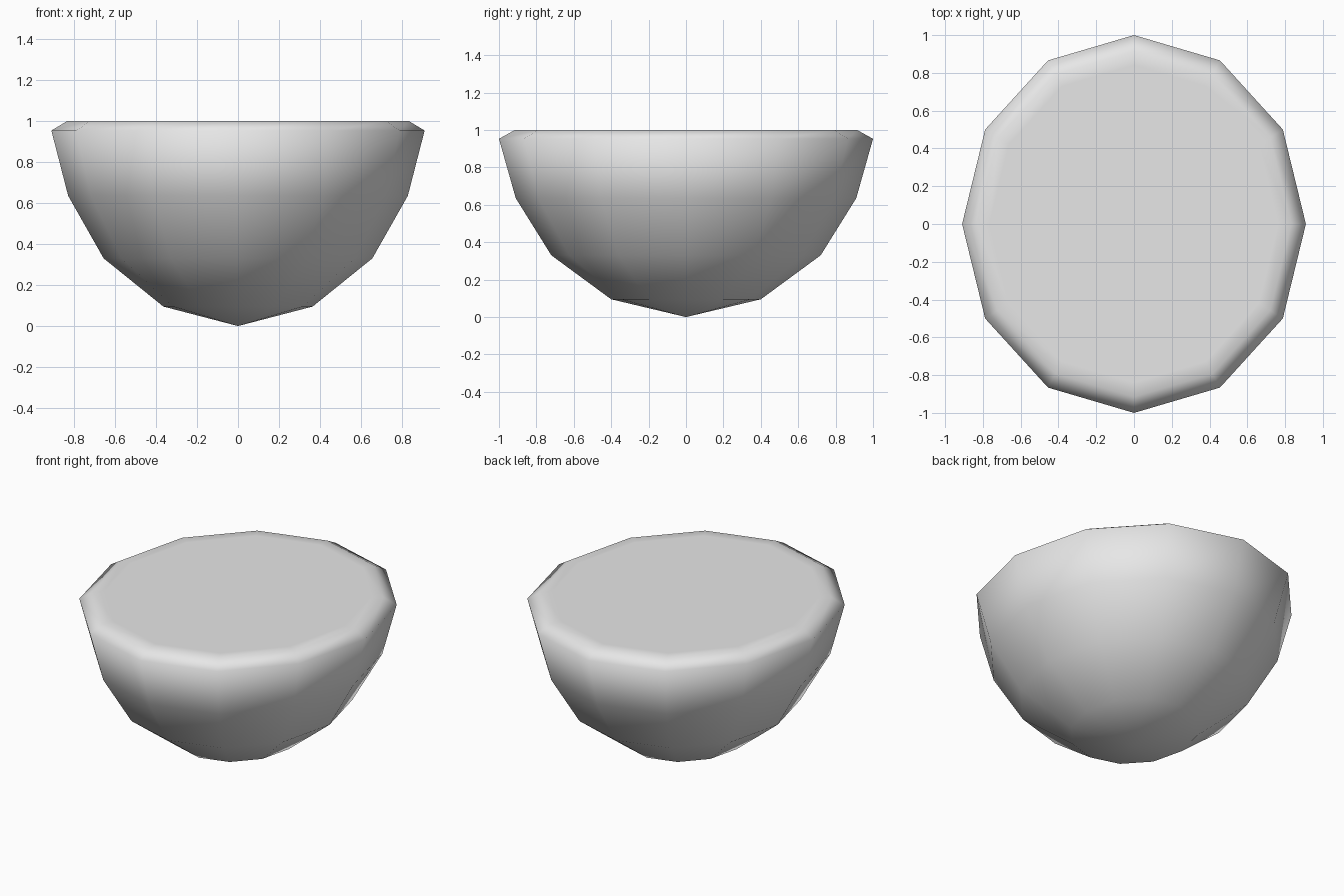
import bpy
import bmesh
import math

cube = bpy.data.objects.get("Cube")
if cube:
    bpy.data.objects.remove(cube, do_unlink=True)

SIDES = 12
WIDTH = 0.91  # x radius relative to the y radius

# Single grey material
grey = bpy.data.materials.new("light_grey")
grey.use_nodes = True
colour = (0.8, 0.8, 0.8, 1)
grey.diffuse_color = colour
grey.node_tree.nodes["Principled BSDF"].inputs["Base Color"].default_value = colour

# Half-ball profile from the bottom up: (radius, height)
profile = [(0.4, 0.095), (0.72, 0.33), (0.91, 0.635),
           (1.0, 0.953), (0.915, 1.0), (0.84, 1.0)]

bm = bmesh.new()


def ring(radius, z):
    """One oval ring of vertices."""
    turns = [math.tau * i / SIDES for i in range(SIDES)]
    return [bm.verts.new((WIDTH * radius * math.cos(t), radius * math.sin(t), z))
            for t in turns]


rings = [ring(r, z) for r, z in profile]
pole = bm.verts.new((0, 0, 0))

# Pointed base, side bands, bevelled rim and flat lid
for i in range(SIDES):
    j = (i + 1) % SIDES
    bm.faces.new((pole, rings[0][j], rings[0][i]))
    for low, high in zip(rings, rings[1:]):
        bm.faces.new((low[i], low[j], high[j], high[i]))
bm.faces.new(rings[-1])

bmesh.ops.recalc_face_normals(bm, faces=bm.faces)
for face in bm.faces:
    face.smooth = True

mesh = bpy.data.meshes.new("half_ball")
bm.to_mesh(mesh)
bm.free()
mesh.materials.append(grey)
body = bpy.data.objects.new("half_ball", mesh)
bpy.context.collection.objects.link(body)
